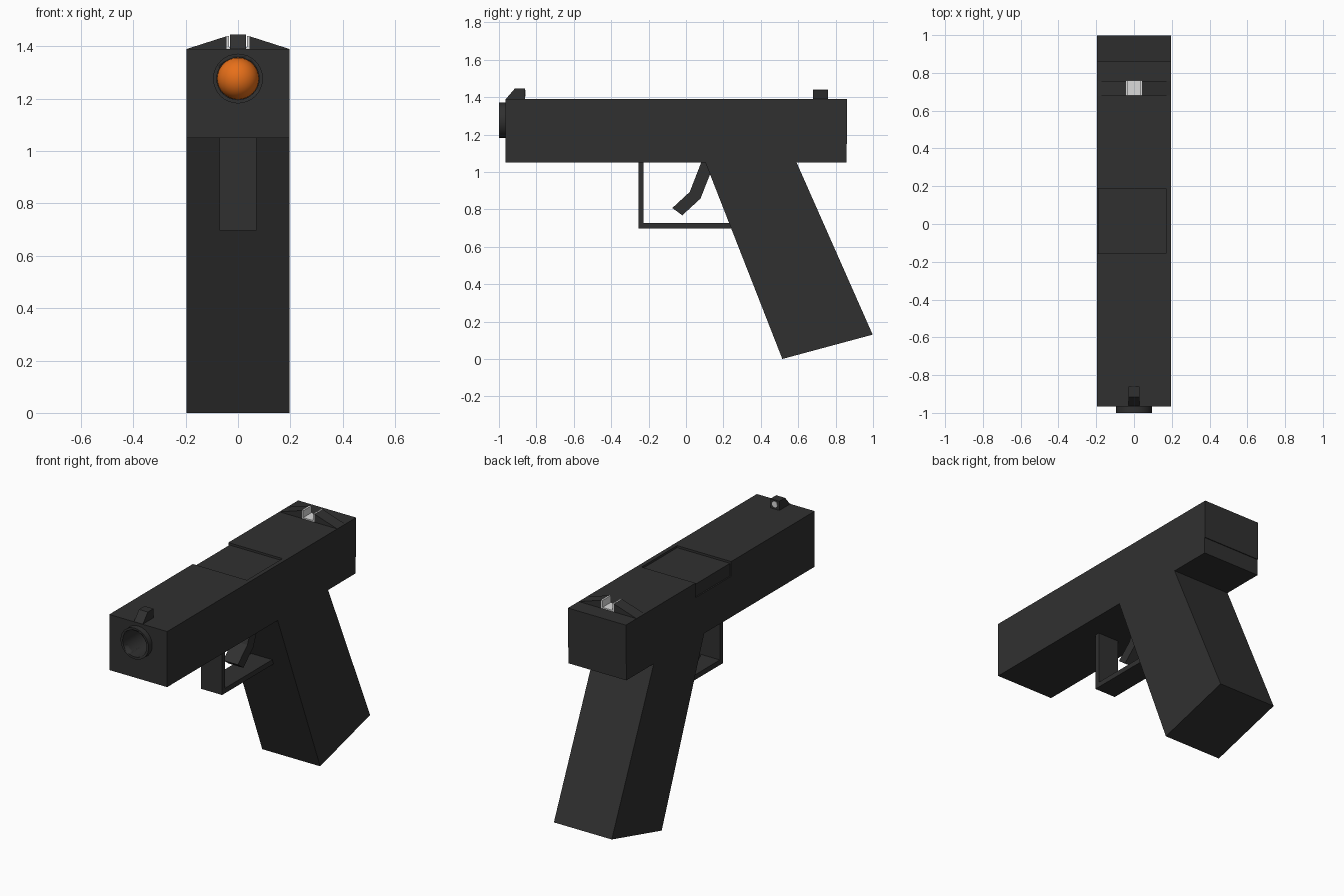
import bpy, bmesh, math
from mathutils import Matrix, Vector

cube = bpy.data.objects.get("Cube")
if cube:
    bpy.data.objects.remove(cube, do_unlink=True)


def material(name, rgb):
    m = bpy.data.materials.new(name)
    m.use_nodes = True
    m.diffuse_color = (*rgb, 1)
    m.node_tree.nodes["Principled BSDF"].inputs["Base Color"].default_value = (*rgb, 1)
    return m


black = material("gunmetal black", (0.03, 0.03, 0.03))
white = material("sight white", (0.7, 0.7, 0.7))
orange = material("round orange", (0.8, 0.16, 0.01))


def finish(name, bm, mat):
    bmesh.ops.recalc_face_normals(bm, faces=bm.faces)
    me = bpy.data.meshes.new(name)
    bm.to_mesh(me)
    bm.free()
    ob = bpy.data.objects.new(name, me)
    bpy.context.collection.objects.link(ob)
    if mat:
        me.materials.append(mat)
    return ob


def prism(name, pts, lo, hi, mat=black, along="x"):
    """Extrude a profile: (y, z) points along x, or (x, z) points along y."""
    place = (lambda a, b, t: (t, a, b)) if along == "x" else (lambda a, b, t: (a, t, b))
    bm = bmesh.new()
    face = bm.faces.new([bm.verts.new(place(a, b, lo)) for a, b in pts])
    new = bmesh.ops.extrude_face_region(bm, geom=[face])["geom"]
    shift = Vector(place(0, 0, hi - lo))
    bmesh.ops.translate(bm, vec=shift, verts=[g for g in new if isinstance(g, bmesh.types.BMVert)])
    return finish(name, bm, mat)


def box(name, x, y, z, mat=black):
    return prism(name, [(y[0], z[0]), (y[1], z[0]), (y[1], z[1]), (y[0], z[1])], *x, mat)


def rod(name, r, y0, y1, z, mat=black, tip=None):
    """Cylinder along y; tip is the front radius when it tapers."""
    bm = bmesh.new()
    turn = Matrix.Translation((0, (y0 + y1) / 2, z)) @ Matrix.Rotation(math.pi / 2, 4, "X")
    bmesh.ops.create_cone(bm, cap_ends=True, segments=32, radius1=r,
                          radius2=r if tip is None else tip, depth=y1 - y0, matrix=turn)
    ob = finish(name, bm, mat)
    smooth(ob)
    return ob


def smooth(ob):
    bpy.ops.object.select_all(action="DESELECT")
    ob.select_set(True)
    bpy.context.view_layer.objects.active = ob
    bpy.ops.object.shade_smooth_by_angle(angle=math.radians(40))


def cut(ob, *cutters):
    for c in cutters:
        c.hide_render = True
        c.hide_viewport = True
        c.display_type = "WIRE"
        mod = ob.modifiers.new("cut", "BOOLEAN")
        mod.operation, mod.solver, mod.object = "DIFFERENCE", "EXACT", c


W = 0.196          # half width of the body
TOP = 1.39         # top of the slide
BORE = 1.277       # height of the barrel axis

# Slide, frame and barrel, with the bore and the shallow ejection port cut in
slide = box("slide", (-W, W), (-0.965, 0.862), (1.15, TOP))
box("frame", (-W, W), (-0.965, 0.857), (1.05, 1.15))
barrel = rod("barrel", 0.095, -1.0, -0.9, BORE)
bore = rod("bore_cutter", 0.081, -1.1, 0.12, BORE, None)
port_top = box("port_top_cutter", (-0.3, 0.17), (-0.157, 0.187), (TOP - 0.013, 1.5), None)
port_side = box("port_side_cutter", (-0.3, -W + 0.008), (-0.157, 0.187), (1.3, 1.5), None)
cut(slide, bore, port_top, port_side)
cut(barrel, bore)

# Chambered round: case and domed bullet
rod("round_case", 0.08, -0.05, 0.11, BORE, orange)
bm = bmesh.new()
bmesh.ops.create_uvsphere(bm, u_segments=32, v_segments=16, radius=0.08,
                          matrix=Matrix.Translation((0, -0.05, BORE)))
smooth(finish("round_tip", bm, orange))

# Raked grip
prism("grip", [(0.1, 1.06), (0.515, 0), (0.998, 0.13), (0.587, 1.06)], -W, W)

# Trigger guard and trigger
prism("trigger_guard", [(-0.255, 1.06), (-0.255, 0.697), (0.26, 0.697), (0.25, 0.728),
                        (-0.226, 0.728), (-0.226, 1.06)], -0.071, 0.071)
prism("trigger", [(0.085, 1.06), (0.02, 0.893), (-0.073, 0.807), (-0.02, 0.768),
                  (0.077, 0.857), (0.126, 0.98), (0.15, 1.06)], -0.05, 0.05)

# Front sight with a white dot on its rear face
prism("front_sight", [(-0.963, TOP), (-0.915, 1.446), (-0.86, 1.446), (-0.86, TOP)], -0.03, 0.03)
rod("front_sight_dot", 0.018, -0.862, -0.857, 1.42, white)

# Rear sight: sloped shoulders either side of a white notch
for side, label in ((1, "left"), (-1, "right")):
    prism("rear_sight_" + label, [(side * W, TOP), (side * 0.043, 1.439), (side * 0.043, TOP)],
          0.68, 0.758, black, "y")
notch = [(-0.043, TOP), (0.043, TOP), (0.043, 1.44), (0.034, 1.44),
         (0.034, 1.398), (-0.034, 1.398), (-0.034, 1.44), (-0.043, 1.44)]
prism("rear_sight_notch", notch, 0.679, 0.759, white, "y")
